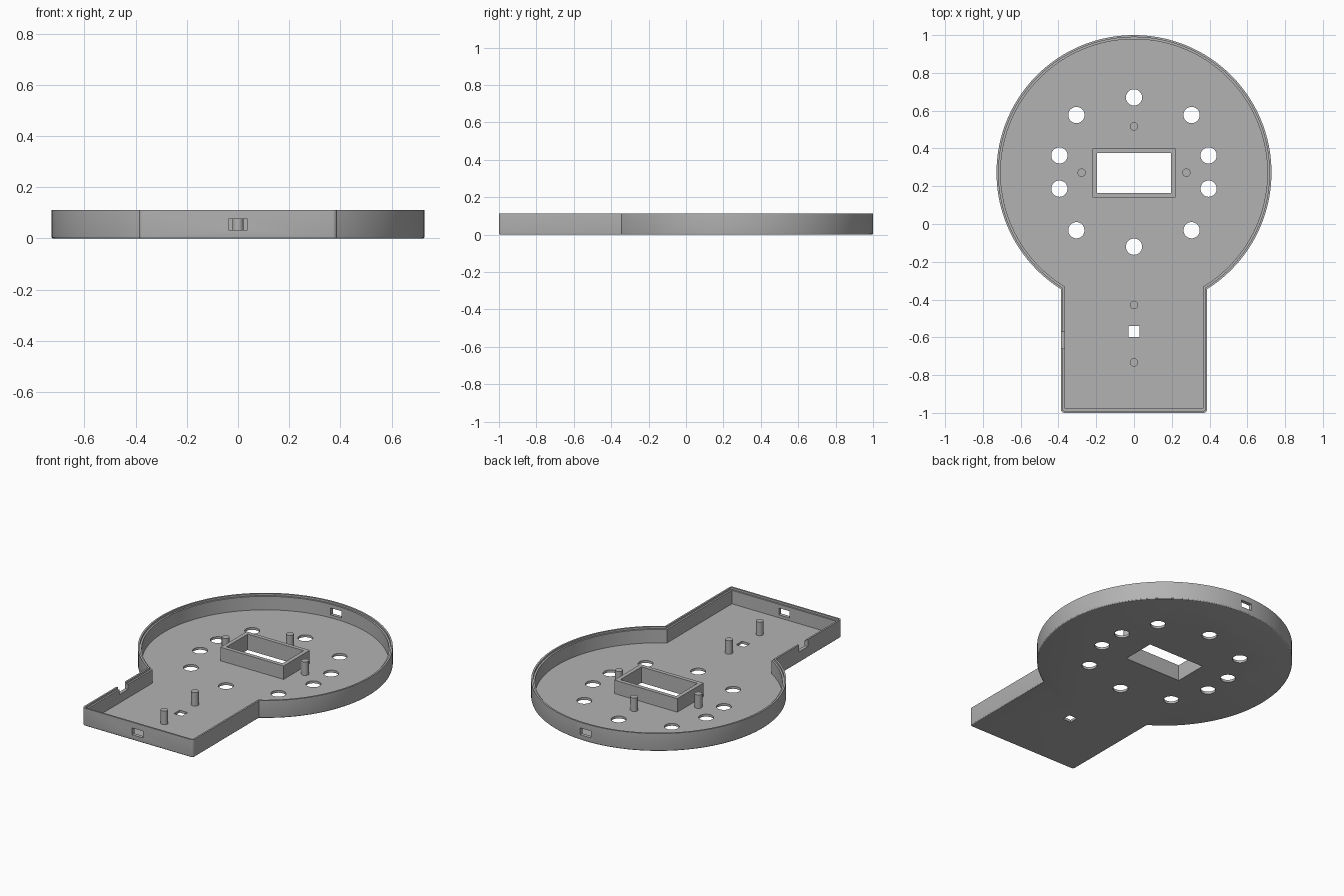
import bpy, bmesh, math
from mathutils import Matrix, Vector

if "Cube" in bpy.data.objects:
    bpy.data.objects.remove(bpy.data.objects["Cube"])

R, CY, HW, H, FLOOR = 0.728, 0.272, 0.387, 0.112, 0.015

grey = bpy.data.materials.new("plain_grey")
grey.diffuse_color = (0.45, 0.45, 0.45, 1)
grey.use_nodes = True
grey.node_tree.nodes["Principled BSDF"].inputs["Base Color"].default_value = grey.diffuse_color


def finish(name, bm):
    bmesh.ops.recalc_face_normals(bm, faces=bm.faces)
    me = bpy.data.meshes.new(name)
    bm.to_mesh(me)
    bm.free()
    me.materials.append(grey)
    ob = bpy.data.objects.new(name, me)
    bpy.context.collection.objects.link(ob)
    return ob


def smooth(ob):
    bpy.ops.object.select_all(action='DESELECT')
    ob.select_set(True)
    bpy.context.view_layer.objects.active = ob
    bpy.ops.object.shade_smooth_by_angle(angle=math.radians(30))


def box(bm, x0, x1, y0, y1, z0, z1):
    m = Matrix.Translation(((x0 + x1) / 2, (y0 + y1) / 2, (z0 + z1) / 2))
    bmesh.ops.create_cube(bm, size=1, matrix=m @ Matrix.Diagonal((x1 - x0, y1 - y0, z1 - z0, 1)))


def cylinder(bm, x, y, r, z0, z1, n):
    bmesh.ops.create_cone(bm, cap_ends=True, segments=n, radius1=r, radius2=r, depth=z1 - z0,
                          matrix=Matrix.Translation((x, y, (z0 + z1) / 2)))


def outline(d):
    """Keyhole outline inset by d: round head and rectangular handle."""
    r, w, y0 = R - d, HW - d, -1 + d
    a = math.asin(w / r)
    pts = []
    for i in range(129):
        t = -math.pi / 2 + a + (2 * math.pi - 2 * a) * i / 128
        pts.append((r * math.cos(t), CY + r * math.sin(t)))
    c = max(0.018 - d, 0.0005)
    for cx, start in ((-w + c, math.pi), (w - c, 1.5 * math.pi)):
        for i in range(6):
            t = start + math.pi / 2 * i / 5
            pts.append((cx + c * math.cos(t), y0 + c + c * math.sin(t)))
    return pts


# tray: floor, rounded bottom edge, wall and stepped rim
bm = bmesh.new()
rings = []
for d, z in ((0.008, 0), (0.004, 0.001), (0.001, 0.004), (0, 0.008), (0, H),
             (0.011, H), (0.011, H - 0.012), (0.022, H - 0.012), (0.022, FLOOR)):
    rings.append([bm.verts.new((x, y, z)) for x, y in outline(d)])
for lo, hi in zip(rings, rings[1:]):
    n = len(lo)
    for i in range(n):
        j = (i + 1) % n
        bm.faces.new((lo[i], lo[j], hi[j], hi[i]))
bm.faces.new(rings[0])
bm.faces.new(rings[-1])
tray = finish("tray", bm)

# openings in floor and walls
bm = bmesh.new()
holes = [(0, 0.67), (0, -0.12)]
for s in (-1, 1):
    holes += [(s * 0.305, 0.577), (s * 0.395, 0.363), (s * 0.395, 0.187), (s * 0.305, -0.033)]
for x, y in holes:
    cylinder(bm, x, y, 0.043, -0.05, 0.05, 40)
box(bm, -0.195, 0.195, 0.165, 0.375, -0.05, 0.05)      # display window
box(bm, -0.028, 0.028, -0.597, -0.54, -0.05, 0.05)     # small square hole
box(bm, -0.038, 0.038, -1.1, -0.95, 0.033, 0.076)      # front wall slot
box(bm, -0.038, 0.038, 0.95, 1.1, 0.033, 0.076)        # back wall slot
box(bm, -0.45, -0.34, -0.66, -0.573, 0.068, 0.2)       # side notch
cutter = finish("cutter", bm)
cutter.hide_render = True
mod = tray.modifiers.new("openings", 'BOOLEAN')
mod.operation, mod.solver, mod.object = 'DIFFERENCE', 'EXACT', cutter
bpy.context.view_layer.objects.active = tray
bpy.ops.object.modifier_apply(modifier=mod.name)
bpy.data.objects.remove(cutter)
smooth(tray)

# raised frame around the window
bm = bmesh.new()
loops = []
for x, y0, y1, z in ((0.22, 0.14, 0.4, FLOOR), (0.22, 0.14, 0.4, 0.1),
                     (0.195, 0.165, 0.375, 0.1), (0.195, 0.165, 0.375, FLOOR)):
    loops.append([bm.verts.new(p) for p in ((-x, y0, z), (x, y0, z), (x, y1, z), (-x, y1, z))])
for k in range(4):
    a, b = loops[k], loops[(k + 1) % 4]
    for i in range(4):
        j = (i + 1) % 4
        bm.faces.new((a[i], a[j], b[j], b[i]))
finish("window_frame", bm)

# mounting posts
for i, (x, y) in enumerate(((0, 0.517), (-0.277, 0.272), (0.277, 0.272), (0, -0.428), (0, -0.733))):
    bm = bmesh.new()
    cylinder(bm, x, y, 0.022, FLOOR - 0.005, 0.1, 24)
    smooth(finish(f"post_{i + 1}", bm))
